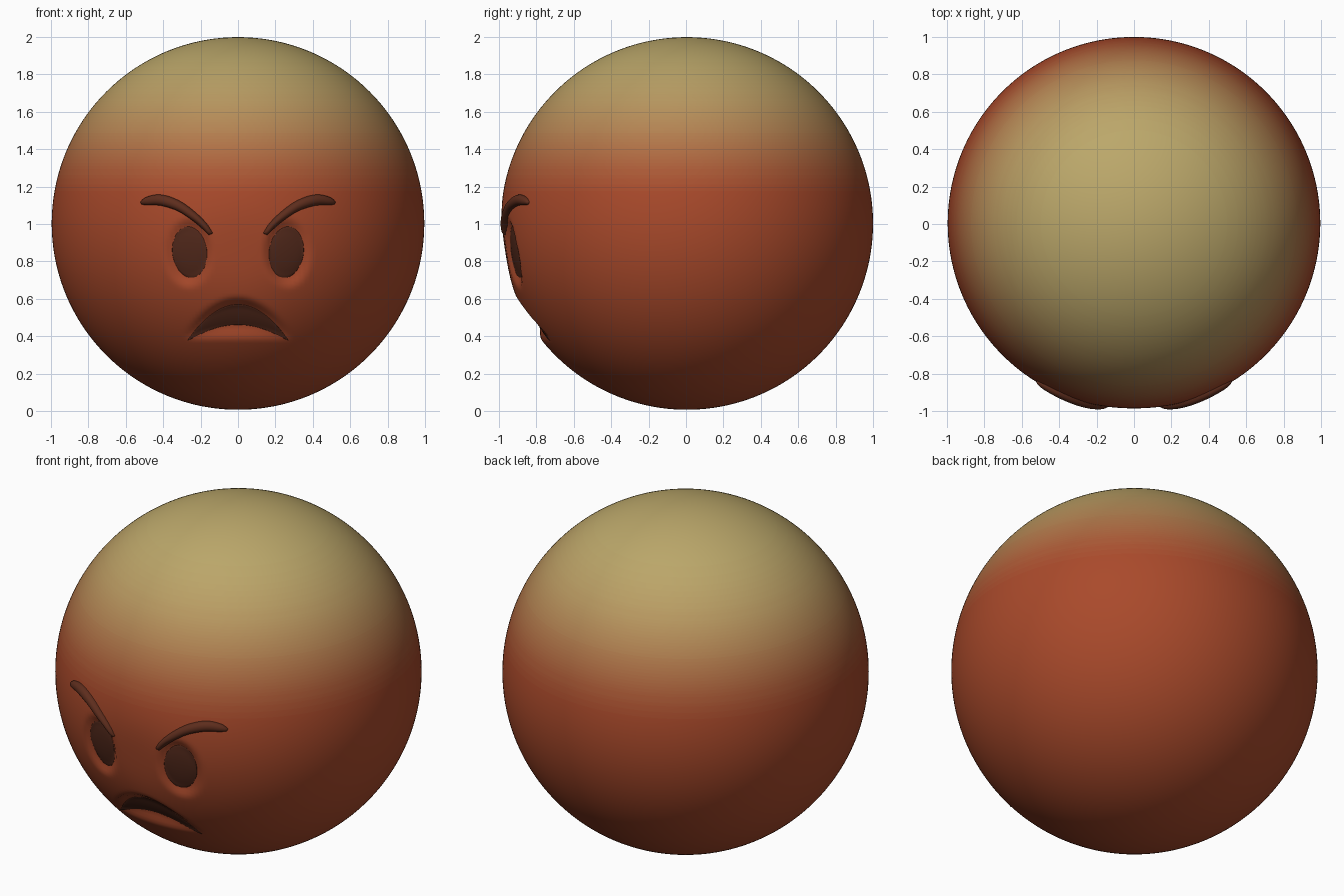
import bpy, bmesh, math
from mathutils import Vector

if "Cube" in bpy.data.objects:
    bpy.data.objects.remove(bpy.data.objects["Cube"])

C, R = Vector((0, 0.004, 1.003)), 0.996
RED, TAN, DARK = (0.40, 0.068, 0.024), (0.50, 0.39, 0.145), (0.085, 0.022, 0.011)


def material(name, rgb):
    m = bpy.data.materials.new(name)
    m.diffuse_color = (*rgb, 1)
    m.use_nodes = True
    m.node_tree.nodes["Principled BSDF"].inputs["Base Color"].default_value = m.diffuse_color
    return m


def smooth(a, b, x):
    t = max(0.0, min(1.0, (x - a) / (b - a)))
    return t * t * (3 - 2 * t)


def dent(x, z):
    """Depth pressed into the front for eye sockets, mouth and nose area."""
    e = math.hypot((abs(x) - 0.265) / 0.095, (z - 0.845) / 0.145)
    eye = 0.028 * (1 - smooth(0.85, 1.35, e))
    k = min(1.0, (x / 0.28) ** 2)
    above = 1 - smooth(0.53 - 0.15 * k, 0.62 - 0.18 * k, z)
    below = smooth(0.375, 0.45 - 0.05 * k, z)
    mouth = 0.042 * above * below * (1 - k)
    face = 0.014 * math.exp(-(x / 0.25) ** 2 - ((z - 0.85) / 0.2) ** 2)
    return max(eye, mouth) + face


def on_face(x, z, lift):
    """Point on the dented front surface, raised by lift."""
    y = -math.sqrt(max(0, R * R - x * x - (z - C.z) ** 2))
    n = Vector((x, y, z - C.z)) / R
    return C + n * (R - dent(x, z) + lift)


def finish(name, bm, mats):
    me = bpy.data.meshes.new(name)
    bm.to_mesh(me)
    bm.free()
    for m in mats:
        me.materials.append(m)
    for p in me.polygons:
        p.use_smooth = True
    ob = bpy.data.objects.new(name, me)
    bpy.context.collection.objects.link(ob)
    return ob


def curve(pts, t):
    """Catmull-Rom sample of a point list, t in 0..1."""
    s = t * (len(pts) - 1)
    i = min(int(s), len(pts) - 2)
    f = s - i
    p = [pts[max(0, min(len(pts) - 1, i + k))] for k in (-1, 0, 1, 2)]
    return [0.5 * (2 * b + (c - a) * f + (2 * a - 5 * b + 4 * c - d) * f * f
                   + (3 * b - a - 3 * c + d) * f ** 3) for a, b, c, d in zip(*p)]


def patch(name, top, bottom, height, mat, side=1, nu=40, nv=12, base=-0.004):
    """Domed patch between two outlines, wrapped on the face."""
    bm = bmesh.new()
    rows = []
    for i in range(nu + 1):
        u = 0.5 - 0.5 * math.cos(math.pi * i / nu)
        a, b = curve(top, u), curve(bottom, u)
        row = []
        for j in range(nv + 1):
            v = 0.5 - 0.5 * math.cos(math.pi * j / nv)
            x, z = (a[k] + (b[k] - a[k]) * v for k in (0, 1))
            lift = base + height * (16 * u * (1 - u) * v * (1 - v)) ** 0.4
            row.append(bm.verts.new(on_face(side * x, z, lift)))
        rows.append(row)
    for r, s in zip(rows, rows[1:]):
        for j in range(nv):
            q = (r[j], r[j + 1], s[j + 1], s[j])
            bm.faces.new(q if side > 0 else q[::-1])
    bmesh.ops.remove_doubles(bm, verts=bm.verts, dist=1e-5)
    return finish(name, bm, [mat])


# Head: dented sphere coloured in fine bands from red to tan
bm = bmesh.new()
bmesh.ops.create_uvsphere(bm, u_segments=256, v_segments=180, radius=R)
for v in bm.verts:
    n = v.co.normalized()
    d = dent(v.co.x, v.co.z + C.z) if v.co.y < 0 else 0
    v.co = C + n * (R - d)
BANDS = 40
for f in bm.faces:
    t = smooth(1.12, 1.92, f.calc_center_median().z)
    f.material_index = round(t * (BANDS - 1))
bands = [material(f"skin_{i}", [a + (b - a) * i / (BANDS - 1) for a, b in zip(RED, TAN)])
         for i in range(BANDS)]
finish("head", bm, bands)

# Eyes and eyebrows, mirrored
dark = material("dark_brown", DARK)
brow_mat = material("brow_brown", (0.11, 0.026, 0.012))
brow_top = [(0.135, 0.95), (0.17, 1.005), (0.23, 1.065), (0.30, 1.117), (0.37, 1.148),
            (0.43, 1.157), (0.49, 1.143), (0.522, 1.118)]
brow_bot = [(0.157, 0.94), (0.20, 0.98), (0.26, 1.03), (0.32, 1.068), (0.38, 1.09),
            (0.43, 1.10), (0.48, 1.10), (0.515, 1.104)]


def eye_edge(sign):
    pts = []
    for i in range(17):
        a = math.pi * i / 16
        z = sign * 0.145 * math.sin(a)
        pts.append((0.265 - 0.095 * math.cos(a) + 0.06 * z, 0.845 + z))
    return pts


for side, label in ((1, "right"), (-1, "left")):
    patch(f"{label}_eye", eye_edge(1), eye_edge(-1), 0.014, dark, side)
    patch(f"{label}_eyebrow", brow_top, brow_bot, 0.034, brow_mat, side)

# Frowning mouth
xs = [0.27 * (i / 8 - 1) for i in range(17)]
patch("mouth", [(x, 0.555 - 0.175 * (x / 0.27) ** 2) for x in xs],
      [(x, 0.44 - 0.062 * (x / 0.27) ** 2) for x in xs], 0.006, dark, base=0.003)
